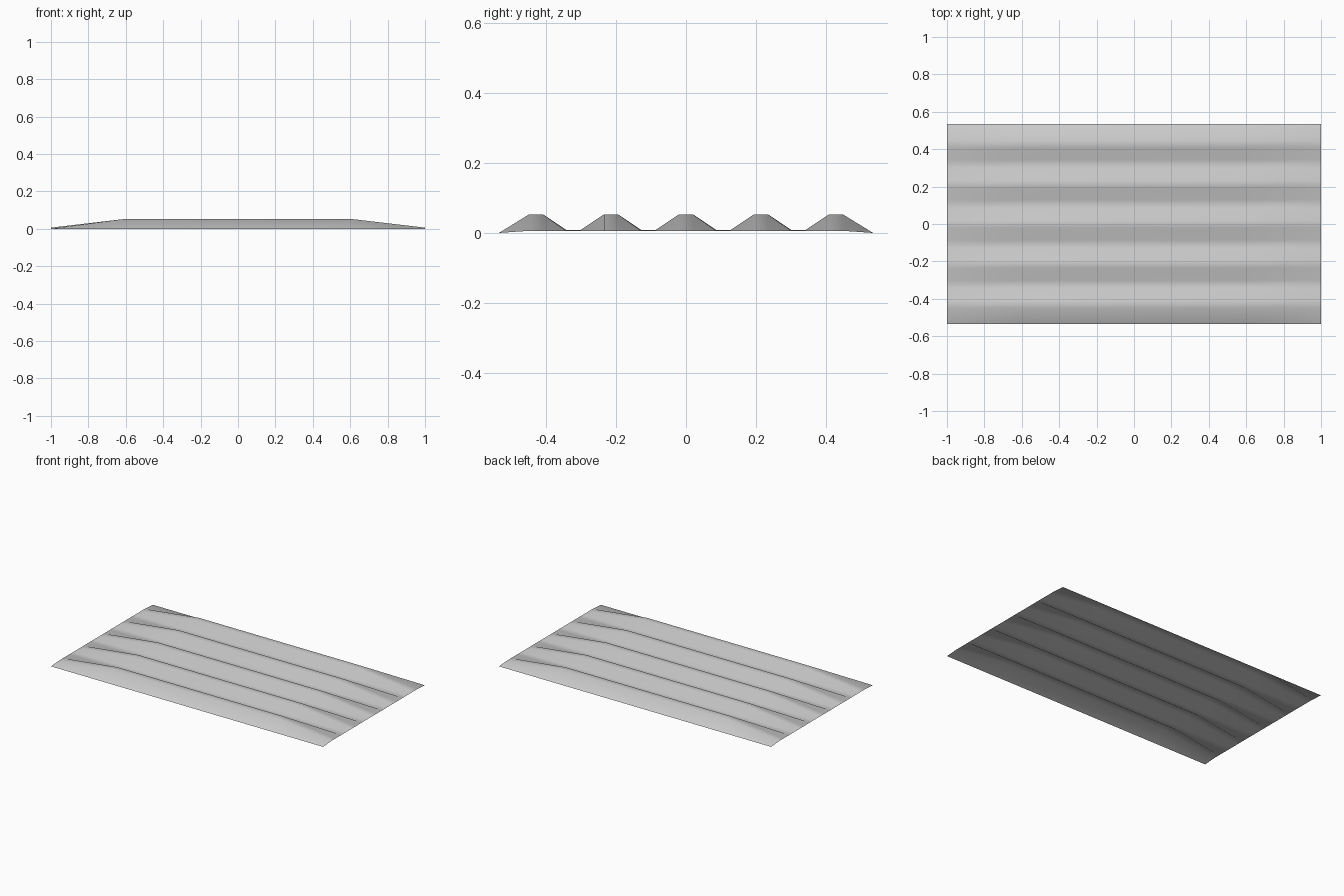
import bpy, bmesh

if "Cube" in bpy.data.objects:
    bpy.data.objects.remove(bpy.data.objects["Cube"])

PITCH = 0.2145        # spacing of the ridges
CREST, VALLEY, END = 0.053, 0.009, 0.006

# Cross-section across the sheet: five flat-topped ridges, edges down to the ground
profile = [(-0.535, 0.0)]
for i in range(-2, 3):
    c = i * PITCH
    if i > -2:
        profile.append((c - 0.086, VALLEY))
    profile += [(c - 0.02, CREST), (c + 0.02, CREST)]
    if i < 2:
        profile.append((c + 0.086, VALLEY))
profile.append((0.535, 0.0))

# Sheet lofted along x: full ridges in the middle, flattened at both ends
bm = bmesh.new()
rows = []
for x, flat in ((-1, True), (-0.6, False), (0.6, False), (1, True)):
    rows.append([bm.verts.new((x, y, min(z, END) if flat else z)) for y, z in profile])
for a, b in zip(rows, rows[1:]):
    for j in range(len(profile) - 1):
        bm.faces.new((a[j], b[j], b[j + 1], a[j + 1]))
for f in bm.faces:
    f.smooth = True

mesh = bpy.data.meshes.new("ridged_sheet")
bm.to_mesh(mesh)
bm.free()
sheet = bpy.data.objects.new("ridged_sheet", mesh)
bpy.context.collection.objects.link(sheet)
